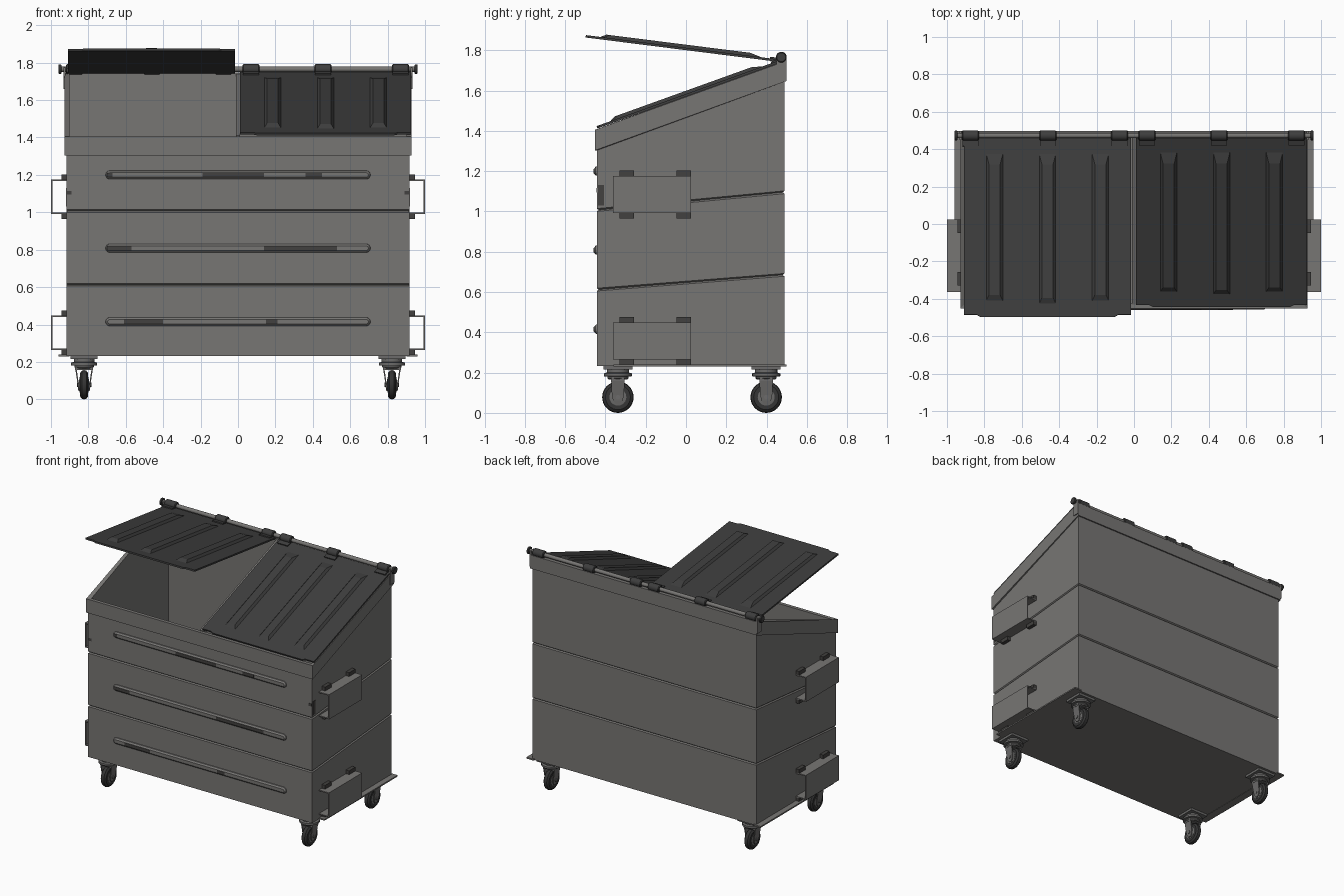
import bpy, bmesh, math
from mathutils import Matrix, Vector

if "Cube" in bpy.data.objects:
    bpy.data.objects.remove(bpy.data.objects["Cube"])


def material(name, r, g, b):
    m = bpy.data.materials.new(name)
    m.diffuse_color = (r, g, b, 1)
    m.use_nodes = True
    m.node_tree.nodes["Principled BSDF"].inputs["Base Color"].default_value = m.diffuse_color
    return m


GREY = material("body grey", 0.185, 0.18, 0.173)
LID = material("lid charcoal", 0.047, 0.047, 0.047)
WORN = material("worn dark paint", 0.055, 0.053, 0.05)
TYRE = material("tyre black", 0.035, 0.035, 0.035)
METAL = material("caster metal", 0.15, 0.148, 0.145)


def finish(name, bm, mat, smooth=False):
    bmesh.ops.recalc_face_normals(bm, faces=bm.faces)
    me = bpy.data.meshes.new(name)
    bm.to_mesh(me)
    bm.free()
    me.materials.append(mat)
    ob = bpy.data.objects.new(name, me)
    bpy.context.collection.objects.link(ob)
    if smooth:
        bpy.ops.object.select_all(action='DESELECT')
        ob.select_set(True)
        bpy.context.view_layer.objects.active = ob
        bpy.ops.object.shade_smooth_by_angle(angle=math.radians(35))
    return ob


def loft(name, rings, mat, smooth=False):
    """Skin a stack of equal-length point rings and cap both ends."""
    bm = bmesh.new()
    vs = [[bm.verts.new(p) for p in ring] for ring in rings]
    n = len(vs[0])
    for a, b in zip(vs, vs[1:]):
        for i in range(n):
            j = (i + 1) % n
            bm.faces.new((a[i], a[j], b[j], b[i]))
    bm.faces.new(vs[0])
    bm.faces.new(vs[-1])
    return finish(name, bm, mat, smooth)


def rect(x0, x1, y0, y1, z):
    return [(x0, y0, z), (x1, y0, z), (x1, y1, z), (x0, y1, z)]


def box(name, x, y, z, mat):
    return loft(name, [rect(*x, *y, z[0]), rect(*x, *y, z[1])], mat)


def turned(name, centre, axis, profile, mat, n=24):
    """Lathe a (distance, radius) profile along the x or z axis."""
    rings = []
    for d, r in profile:
        ring = []
        for i in range(n):
            c, s = r * math.cos(math.tau * i / n), r * math.sin(math.tau * i / n)
            ring.append(Vector(centre) + Vector((d, c, s) if axis == 'x' else (c, s, d)))
        rings.append(ring)
    return loft(name, rings, mat, True)


# Hollow sloped body: (front z, back z, outset) per ring, outside up then inside down
LEVELS = [(0.232, 0.232, 0),
          (0.605, 0.678, 0), (0.612, 0.685, -0.008), (0.619, 0.692, 0),
          (1.0, 1.088, 0), (1.007, 1.095, -0.008), (1.014, 1.102, 0),
          (1.303, 1.647, 0), (1.303, 1.647, 0.01), (1.405, 1.747, 0.01),
          (1.405, 1.747, -0.016), (0.25, 0.25, -0.016)]
loft("bin_body", [[(-0.918 - o, -0.442 - o, f), (0.918 + o, -0.442 - o, f),
                   (0.918 + o, 0.488 + o, b), (-0.918 - o, 0.488 + o, b)]
                  for f, b, o in LEVELS], GREY)

# Centre beam between the lids
loft("centre_beam", [[(-0.012, y, z), (0.012, y, z), (0.012, y, z - 0.04), (-0.012, y, z - 0.04)]
                     for y, z in ((-0.43, 1.41), (0.48, 1.742))], GREY)


# Pressed stiffening ribs on the front, with worn patches
def capsule(half, r, y, z):
    pts = []
    for side in (1, -1):
        for i in range(9):
            a = -math.pi / 2 + math.pi * i / 8
            pts.append((side * (half + r * math.cos(a)), y, z + side * r * math.sin(a)))
    return pts


WEAR = {1.2: [(-0.7, -0.67), (-0.19, 0.14), (0.36, 0.45)],
        0.808: [(-0.7, -0.57), (0.14, 0.53)],
        0.415: [(-0.61, -0.4), (0.15, 0.21)]}
for z, patches in WEAR.items():
    loft("front_rib", [capsule(0.685, 0.024, -0.438, z), capsule(0.685, 0.022, -0.448, z),
                       capsule(0.685, 0.012, -0.457, z)], GREY)
    for a, b in patches:
        box("rib_wear", (a, b), (-0.459, -0.456), (z - 0.011, z + 0.011), WORN)

for s in (-1, 1):
    def sx(a, b):
        return tuple(sorted((s * a, s * b)))
    # Lifting fork pockets: open sleeves with weld tabs
    for z0, z1 in ((0.265, 0.448), (0.992, 1.175)):
        y = (-0.363, 0.025)
        box("pocket_outer_wall", sx(0.992, 1.0), y, (z0, z1), GREY)
        box("pocket_top_wall", sx(0.915, 0.993), y, (z1 - 0.008, z1), GREY)
        box("pocket_bottom_wall", sx(0.915, 0.993), y, (z0, z0 + 0.008), GREY)
        for ty in (-0.33, -0.048):
            for a, b in ((z1, z1 + 0.028), (z0 - 0.028, z0)):
                box("pocket_tab", sx(0.915, 0.945), (ty, ty + 0.073), (a, b), WORN)
    # Bottom side flange, worn corner patches
    box("bottom_flange", sx(0.9, 0.96), (-0.36, 0.498), (0.23, 0.24), GREY)
    box("corner_wear", sx(0.917, 0.92), (-0.438, -0.408), (1.03, 1.13), WORN)
    box("front_corner_wear", sx(0.89, 0.915), (-0.4435, -0.441), (1.095, 1.115), WORN)
    # Hinge end bracket and cap
    box("hinge_bracket", sx(0.922, 0.934), (0.45, 0.498), (1.66, 1.775), GREY)
    turned("hinge_cap", (s * 0.952, 0.473, 1.765), 'x',
           [(-0.008, 0.022), (-0.005, 0.026), (0.005, 0.026), (0.008, 0.022)], LID)

    # Swivel casters
    for cy in (-0.338, 0.398):
        cx = s * 0.823
        box("caster_plate", (cx - 0.072, cx + 0.072), (cy - 0.072, cy + 0.072), (0.215, 0.233), METAL)
        turned("caster_swivel", (cx, cy, 0), 'z',
               [(0.165, 0.045), (0.172, 0.052), (0.18, 0.052), (0.182, 0.07), (0.196, 0.07),
                (0.2, 0.055), (0.218, 0.055)], METAL)
        for f in (-1, 1):
            legs = [(0.045, 0.03, 0.012), (0.062, 0.033, 0.024), (0.09, 0.036, 0.03),
                    (0.17, 0.048, 0.034)]
            loft("caster_fork", [rect(cx + f * (o - 0.007), cx + f * o, cy - h, cy + h, z)
                                 for z, o, h in legs], METAL)
        box("caster_crown", (cx - 0.048, cx + 0.048), (cy - 0.034, cy + 0.034), (0.158, 0.172), METAL)
        turned("caster_tyre", (cx, cy, 0.078), 'x',
               [(-0.022, 0.045), (-0.022, 0.062), (-0.012, 0.075), (0, 0.078),
                (0.012, 0.075), (0.022, 0.062), (0.022, 0.045)], TYRE, 32)
        turned("caster_hub", (cx, cy, 0.078), 'x',
               [(-0.026, 0.026), (-0.023, 0.042), (0.023, 0.042), (0.026, 0.026)], METAL)
        turned("caster_axle", (cx, cy, 0.078), 'x', [(-0.039, 0.011), (0.039, 0.011)], METAL, 12)

# Hinge rod along the back
turned("hinge_rod", (0, 0.473, 1.765), 'x', [(-0.955, 0.014), (0.955, 0.014)], GREY)


# Lids: panel, front lip, raised tapered ribs, hinge sleeves
def lid(name, xc, width, y, z, degrees, sleeves):
    place = Matrix.Translation((xc, y, z)) @ Matrix.Rotation(math.radians(degrees), 4, 'X')
    w, end = width / 2, -0.951
    outline = [(-w, 0.015), (-w, end + 0.012), (-w + 0.07, end + 0.012), (-w + 0.09, end),
               (w - 0.09, end), (w - 0.07, end + 0.012), (w, end + 0.012), (w, 0.015)]
    parts = [loft(name + "_panel", [[(px, py, h) for px, py in outline] for h in (0, 0.012)], LID)]
    for i in (-1, 0, 1):
        x, low = i * 0.283, -0.865 - (0.015 if i == 0 else 0)
        parts.append(loft(name + "_rib", [rect(x - 0.045, x + 0.045, low, -0.07, 0.011),
                                          rect(x - 0.03, x + 0.03, low + 0.03, -0.13, 0.027)], LID))
    for x in sleeves:
        parts.append(box(name + "_hinge_tab", (x - xc - 0.043, x - xc + 0.043),
                         (-0.03, 0.03), (0.002, 0.02), LID))
        turned(name + "_hinge_sleeve", (x, 0.473, 1.765), 'x',
               [(-0.045, 0.022), (-0.04, 0.027), (0.04, 0.027), (0.045, 0.022)], LID)
    for p in parts:
        p.data.transform(place)


lid("closed_lid", 0.468, 0.915, 0.455, 1.734, 19.8, (0.07, 0.455, 0.868))
lid("open_lid", -0.4625, 0.895, 0.445, 1.744, -7.2, (-0.077, -0.46, -0.875))
